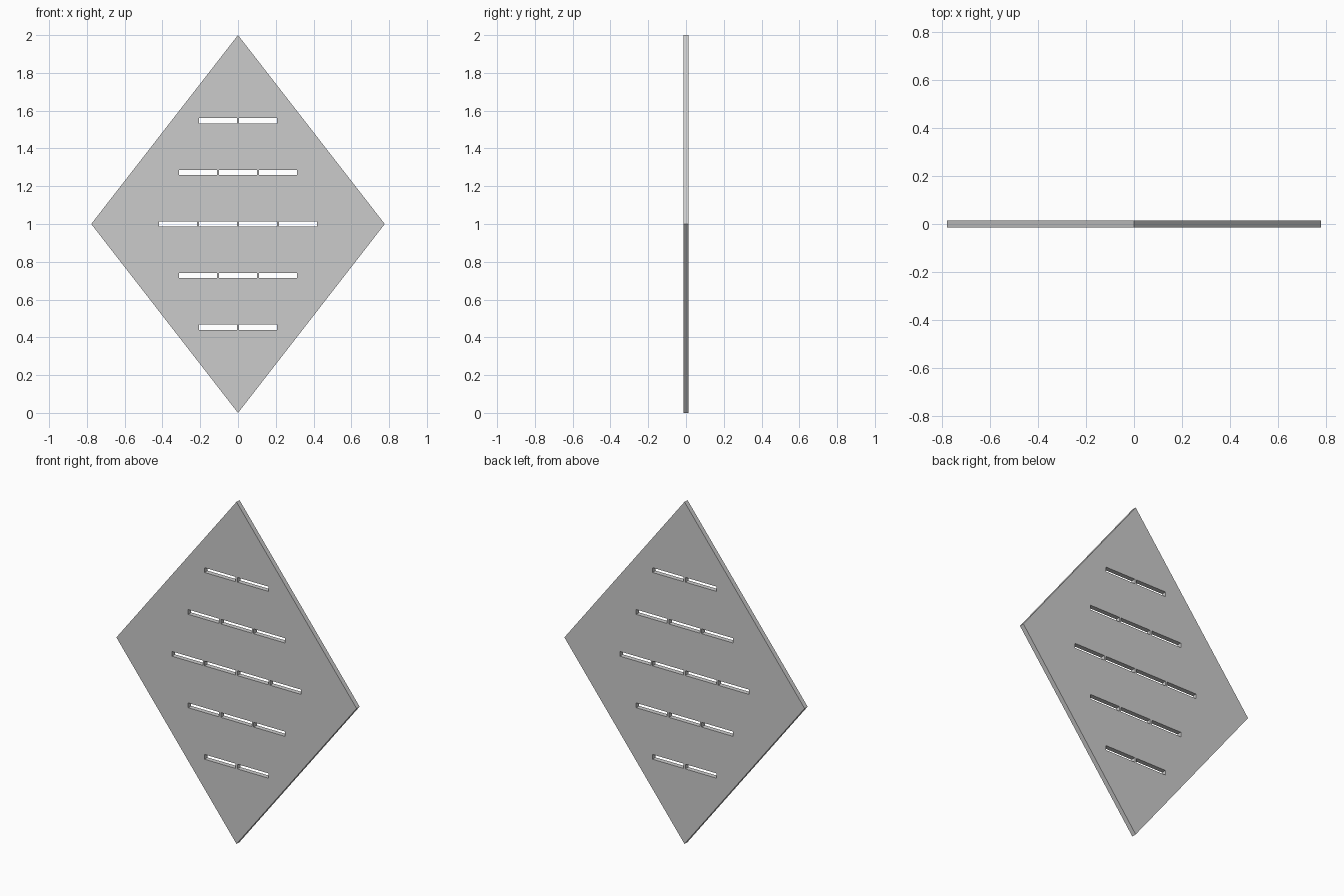
import bpy
from math import pi

if "Cube" in bpy.data.objects:
    bpy.data.objects.remove(bpy.data.objects["Cube"])

HALF_W, HALF_H, THICK = 0.777, 1.0, 0.028
SLOT_W, SLOT_H = 0.201, 0.028
PITCH_X, PITCH_Z = 0.212, 0.273

curve = bpy.data.curves.new("slotted_diamond_plate", 'CURVE')
curve.dimensions = '2D'
curve.fill_mode = 'BOTH'
curve.extrude = THICK / 2


def outline(points):
    s = curve.splines.new('POLY')
    s.points.add(len(points) - 1)
    for p, (x, y) in zip(s.points, points):
        p.co = (x, y, 0, 1)
    s.use_cyclic_u = True


# diamond outer edge
outline([(0, -HALF_H), (HALF_W, 0), (0, HALF_H), (-HALF_W, 0)])

# rows of through slots, with thin bridges between neighbours
for row, count in zip(range(-2, 3), (2, 3, 4, 3, 2)):
    z = row * PITCH_Z
    for i in range(count):
        x = (i - (count - 1) / 2) * PITCH_X
        w, h = SLOT_W / 2, SLOT_H / 2
        outline([(x - w, z - h), (x - w, z + h), (x + w, z + h), (x + w, z - h)])

# stand the plate upright and turn it into a mesh
plate = bpy.data.objects.new("slotted_diamond_plate", curve)
bpy.context.collection.objects.link(plate)
plate.rotation_euler = (pi / 2, 0, 0)
plate.location = (0, 0, HALF_H)
bpy.context.view_layer.objects.active = plate
plate.select_set(True)
bpy.ops.object.convert(target='MESH')
for poly in plate.data.polygons:
    poly.use_smooth = False
